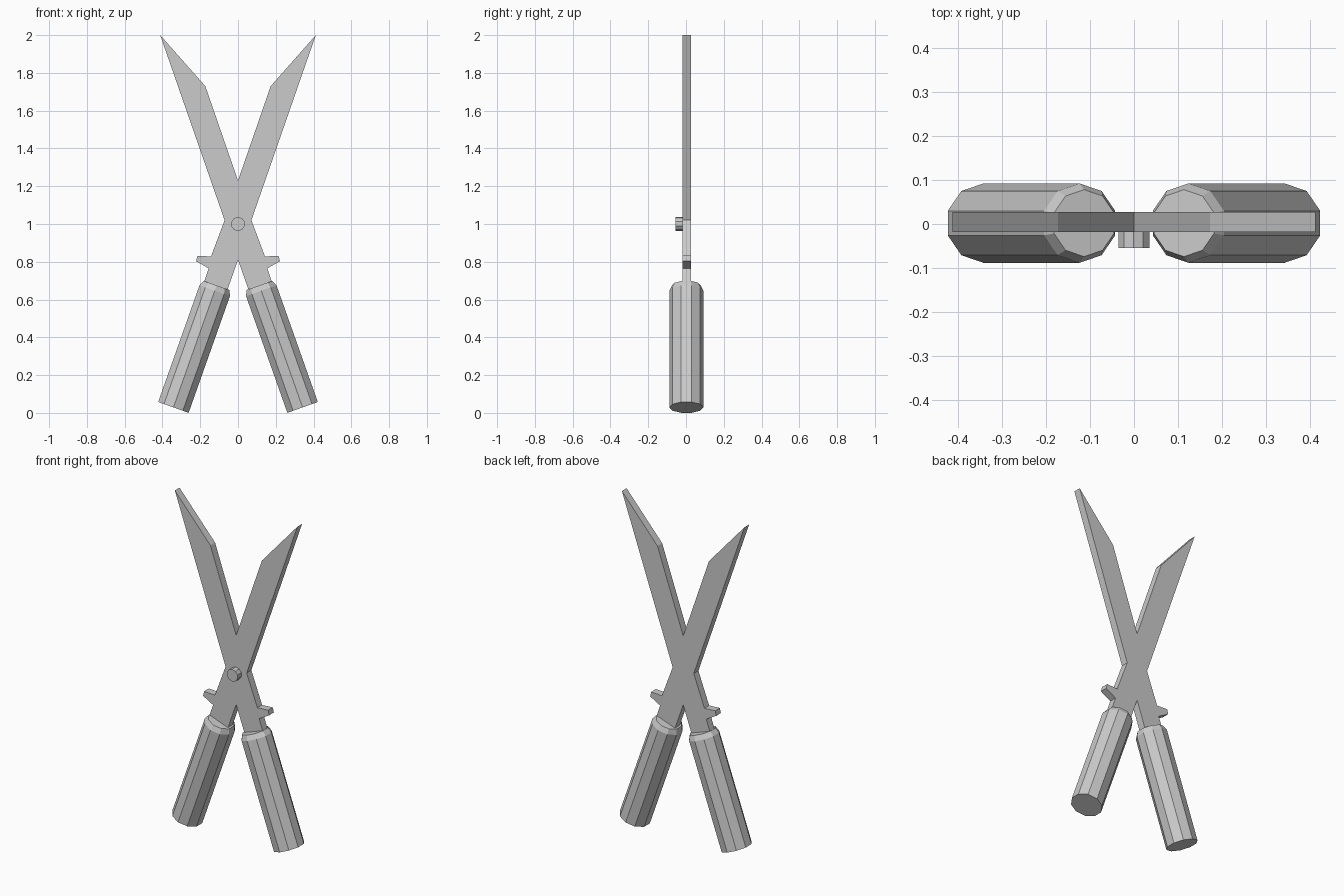
import bpy, bmesh, math
from mathutils import Matrix, Vector

cube = bpy.data.objects.get("Cube")
if cube:
    bpy.data.objects.remove(cube, do_unlink=True)

steel = bpy.data.materials.new("plain_grey")
steel.use_nodes = True
GREY = (0.6, 0.6, 0.6, 1)
steel.diffuse_color = GREY
steel.node_tree.nodes["Principled BSDF"].inputs["Base Color"].default_value = GREY


def finish(name, bm):
    bmesh.ops.recalc_face_normals(bm, faces=bm.faces)
    mesh = bpy.data.meshes.new(name)
    bm.to_mesh(mesh)
    bm.free()
    mesh.materials.append(steel)
    obj = bpy.data.objects.new(name, mesh)
    bpy.context.collection.objects.link(obj)
    return obj


def lathe(name, rings, sides, matrix, turn=0.0):
    """Faceted solid from (radius, height) rings, capped at both ends."""
    bm = bmesh.new()
    loops = []
    for radius, height in rings:
        angles = [turn + math.tau * i / sides for i in range(sides)]
        loops.append([bm.verts.new((radius * math.cos(a), radius * math.sin(a), height))
                      for a in angles])
    for low, high in zip(loops, loops[1:]):
        for i in range(sides):
            j = (i + 1) % sides
            bm.faces.new((low[i], low[j], high[j], high[i]))
    bm.faces.new(loops[0][::-1])
    bm.faces.new(loops[-1])
    bm.transform(matrix)
    return finish(name, bm)


# Crossed blades with finger stops: half outline mirrored, then extruded
half = [(0, 1.23), (0.173, 1.73), (0.412, 2.0), (0.071, 1.02), (0.143, 0.828),
        (0.215, 0.832), (0.222, 0.803), (0.155, 0.765), (0.195, 0.65),
        (0.06, 0.64), (0, 0.81)]
# the outer edge of one blade runs on into the other blade's tang
outline = half + [(-x, z) for x, z in half[-2:0:-1]]
bm = bmesh.new()
face = bm.faces.new([bm.verts.new((x, -0.018, z)) for x, z in outline])
extruded = bmesh.ops.extrude_face_region(bm, geom=[face])["geom"]
bmesh.ops.translate(bm, vec=(0, 0.045, 0),
                    verts=[v for v in extruded if isinstance(v, bmesh.types.BMVert)])
finish("crossed_blades", bm)

# Ten-sided grips with a chamfered shoulder
LENGTH = 0.685
TILT = math.radians(19.5)
for name, side in (("left_grip", 1), ("right_grip", -1)):
    place = Matrix.Translation((side * 0.342, 0.002, 0.029)) @ Matrix.Rotation(-side * TILT, 4, "Y")
    lathe(name, [(0.09, 0), (0.09, LENGTH - 0.03), (0.076, LENGTH)], 10, place, math.pi / 2)

# Pivot screw on the front
lathe("pivot_screw", [(0.037, 0.0), (0.037, 0.06)], 10,
      Matrix.Translation((0, 0.005, 1.0)) @ Matrix.Rotation(math.pi / 2, 4, "X"), TILT)
